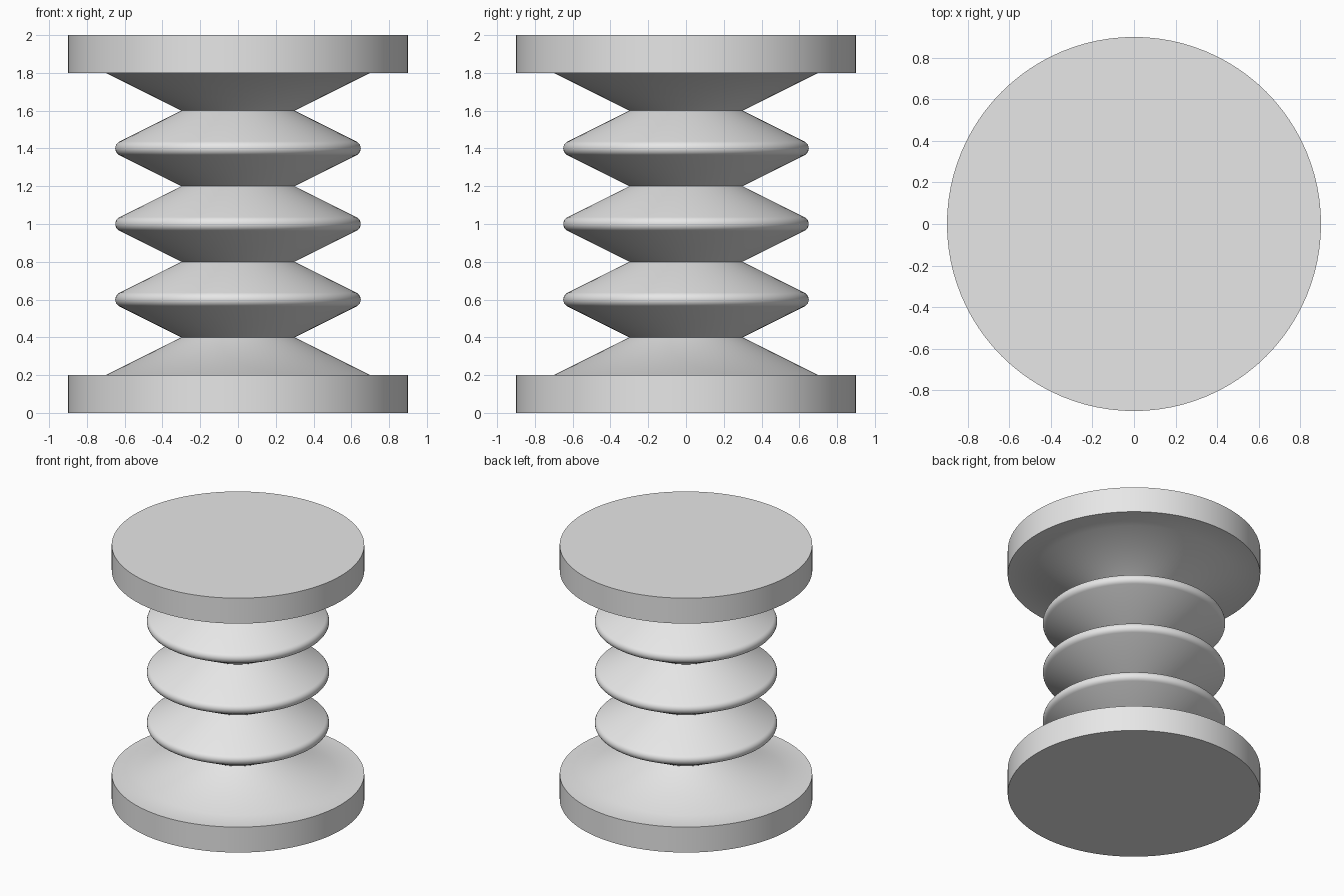
import bpy
import math

SEGMENTS = 96
FLANGE_R, CONE_R, NECK_R = 0.9, 0.7, 0.3
RIB_R, STEP = 0.65, 0.2
ARC_STEPS = 8

old = bpy.data.objects.get("Cube")
if old:
    bpy.data.objects.remove(old, do_unlink=True)

grey = bpy.data.materials.new("light_grey")
grey.use_nodes = True
colour = (0.8, 0.8, 0.8, 1)
grey.diffuse_color = colour
grey.node_tree.nodes["Principled BSDF"].inputs["Base Color"].default_value = colour


def rounded_rib(z):
    """Arc tangent to the two cones that meet at CONE_R."""
    slope = math.atan2(STEP, CONE_R - NECK_R)
    radius = (CONE_R - RIB_R) / (1 / math.sin(slope) - 1)
    centre = RIB_R - radius
    sweep = math.pi / 2 - slope
    angles = [sweep * (2 * i / ARC_STEPS - 1) for i in range(ARC_STEPS + 1)]
    return [(centre + radius * math.cos(a), z + radius * math.sin(a)) for a in angles]


def lathe(name, profile):
    """Revolve (radius, height) points about z and cap both ends."""
    verts = []
    for r, z in profile:
        for s in range(SEGMENTS):
            a = math.tau * s / SEGMENTS
            verts.append((r * math.cos(a), r * math.sin(a), z))
    faces = []
    for row in range(len(profile) - 1):
        low, high = row * SEGMENTS, (row + 1) * SEGMENTS
        for s in range(SEGMENTS):
            t = (s + 1) % SEGMENTS
            faces.append((low + s, low + t, high + t, high + s))
    faces.append(tuple(reversed(range(SEGMENTS))))
    faces.append(tuple(range(len(verts) - SEGMENTS, len(verts))))
    mesh = bpy.data.meshes.new(name)
    mesh.from_pydata(verts, [], faces)
    mesh.materials.append(grey)
    obj = bpy.data.objects.new(name, mesh)
    bpy.context.collection.objects.link(obj)
    return obj


# Lower flange and its cone
profile = [(FLANGE_R, 0), (FLANGE_R, STEP), (CONE_R, STEP), (NECK_R, 2 * STEP)]
# Three rounded ribs, each followed by a neck
for i in range(3):
    rib_z = (3 + 2 * i) * STEP
    profile += rounded_rib(rib_z) + [(NECK_R, rib_z + STEP)]
# Upper cone and flange
profile += [(CONE_R, 9 * STEP), (FLANGE_R, 9 * STEP), (FLANGE_R, 10 * STEP)]

spool = lathe("flanged_bellows", profile)
bpy.ops.object.select_all(action="DESELECT")
spool.select_set(True)
bpy.context.view_layer.objects.active = spool
bpy.ops.object.shade_smooth_by_angle(angle=math.radians(30))
